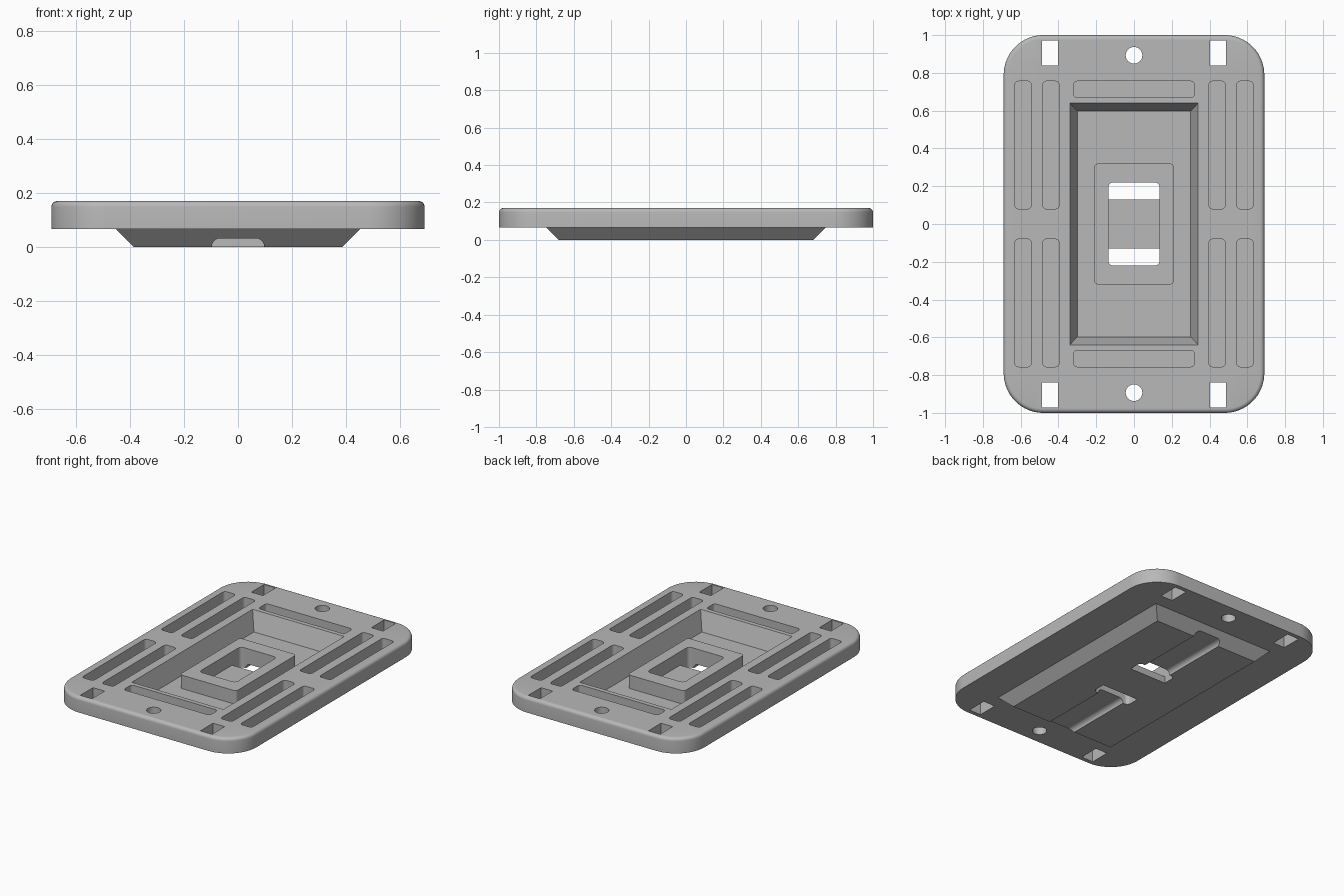
import bpy, bmesh
from math import cos, sin, pi, radians

cube = bpy.data.objects.get("Cube")
if cube:
    bpy.data.objects.remove(cube, do_unlink=True)

grey = bpy.data.materials.new("plain_grey")
grey.use_nodes = True
grey.diffuse_color = (0.48, 0.48, 0.48, 1)
grey.node_tree.nodes["Principled BSDF"].inputs["Base Color"].default_value = (0.48, 0.48, 0.48, 1)


def outline(hx, hy, r, seg):
    """Points of a rectangle with rounded corners."""
    pts = []
    for q, (sx, sy) in enumerate(((1, 1), (-1, 1), (-1, -1), (1, -1))):
        if r == 0:
            pts.append((sx * hx, sy * hy))
            continue
        for i in range(seg + 1):
            a = (q + i / seg) * pi / 2
            pts.append((sx * (hx - r) + r * cos(a), sy * (hy - r) + r * sin(a)))
    return pts


def loft(name, rings, at=(0, 0), seg=6, along_y=False):
    """Solid through rounded rectangles (half x, half y, radius, height)."""
    bm = bmesh.new()
    loops = []
    for hx, hy, r, z in rings:
        pts = [(x + at[0], y + at[1]) for x, y in outline(hx, hy, r, seg)]
        loops.append([bm.verts.new((x, z, y) if along_y else (x, y, z)) for x, y in pts])
    n = len(loops[0])
    bm.faces.new(loops[0])
    bm.faces.new(loops[-1])
    for a, b in zip(loops, loops[1:]):
        for i in range(n):
            j = (i + 1) % n
            bm.faces.new((a[i], a[j], b[j], b[i]))
    bmesh.ops.recalc_face_normals(bm, faces=bm.faces)
    mesh = bpy.data.meshes.new(name)
    bm.to_mesh(mesh)
    bm.free()
    mesh.materials.append(grey)
    ob = bpy.data.objects.new(name, mesh)
    bpy.context.collection.objects.link(ob)
    return ob


def prism(name, hx, hy, r, z0, z1, **kw):
    return loft(name, [(hx, hy, r, z0), (hx, hy, r, z1)], **kw)


def combine(target, tool, operation):
    """Apply a boolean and remove the tool."""
    mod = target.modifiers.new("shape", 'BOOLEAN')
    mod.object, mod.operation, mod.solver = tool, operation, 'EXACT'
    bpy.context.view_layer.objects.active = target
    bpy.ops.object.modifier_apply(modifier=mod.name)
    bpy.data.objects.remove(tool, do_unlink=True)


# Plate with a rounded top rim
HX, HY, R, BOTTOM, TOP, F = 0.69, 1.0, 0.21, 0.067, 0.17, 0.022
rings = [(HX, HY, R, BOTTOM)]
for i in range(6):
    a = i / 5 * pi / 2
    d = F * (1 - cos(a))
    rings.append((HX - d, HY - d, R - d, TOP - F + F * sin(a)))
plate = loft("base_plate", rings, seg=16)

# Tapered tray under the plate and the sunken pocket above it
FLOOR = 0.045
combine(plate, loft("tray", [(0.385, 0.68, 0, 0), (0.452, 0.747, 0, BOTTOM),
                             (0.452, 0.747, 0, 0.1)]), 'UNION')
combine(plate, loft("pocket", [(0.3, 0.597, 0, FLOOR), (0.34, 0.64, 0, TOP),
                               (0.34, 0.64, 0, 0.3)]), 'DIFFERENCE')

# Raised collar and its central opening
combine(plate, prism("collar", 0.21, 0.32, 0.02, 0.03, 0.135), 'UNION')
combine(plate, prism("opening", 0.135, 0.22, 0.025, -0.1, 0.3), 'DIFFERENCE')

for s in (-1, 1):
    # Cable groove underneath, from the opening to the tray end
    combine(plate, prism("groove", 0.097, 0.032, 0.031, s * 0.16, s * 0.9,
                         along_y=True), 'DIFFERENCE')
    # Screw hole and cross slot at each end
    combine(plate, prism("screw_hole", 0.044, 0.044, 0.044, -0.1, 0.3,
                         at=(0, s * 0.893), seg=10), 'DIFFERENCE')
    combine(plate, prism("cross_slot", 0.32, 0.043, 0.02, 0.1, 0.3,
                         at=(0, s * 0.713)), 'DIFFERENCE')
    for t in (-1, 1):
        # Strap holes at the corners, long slots on the sides
        combine(plate, prism("strap_hole", 0.043, 0.067, 0, -0.1, 0.3,
                             at=(t * 0.445, s * 0.905)), 'DIFFERENCE')
        for x in (0.44, 0.587):
            combine(plate, prism("side_slot", 0.043, 0.338, 0.02, 0.1, 0.3,
                                 at=(t * x, s * 0.418)), 'DIFFERENCE')

# Bar bridging the opening
bar = prism("cross_bar", 0.135, 0.13, 0, 0, FLOOR)

for ob in (plate, bar):
    bpy.ops.object.select_all(action='DESELECT')
    ob.select_set(True)
    bpy.context.view_layer.objects.active = ob
    bpy.ops.object.shade_smooth_by_angle(angle=radians(30))
